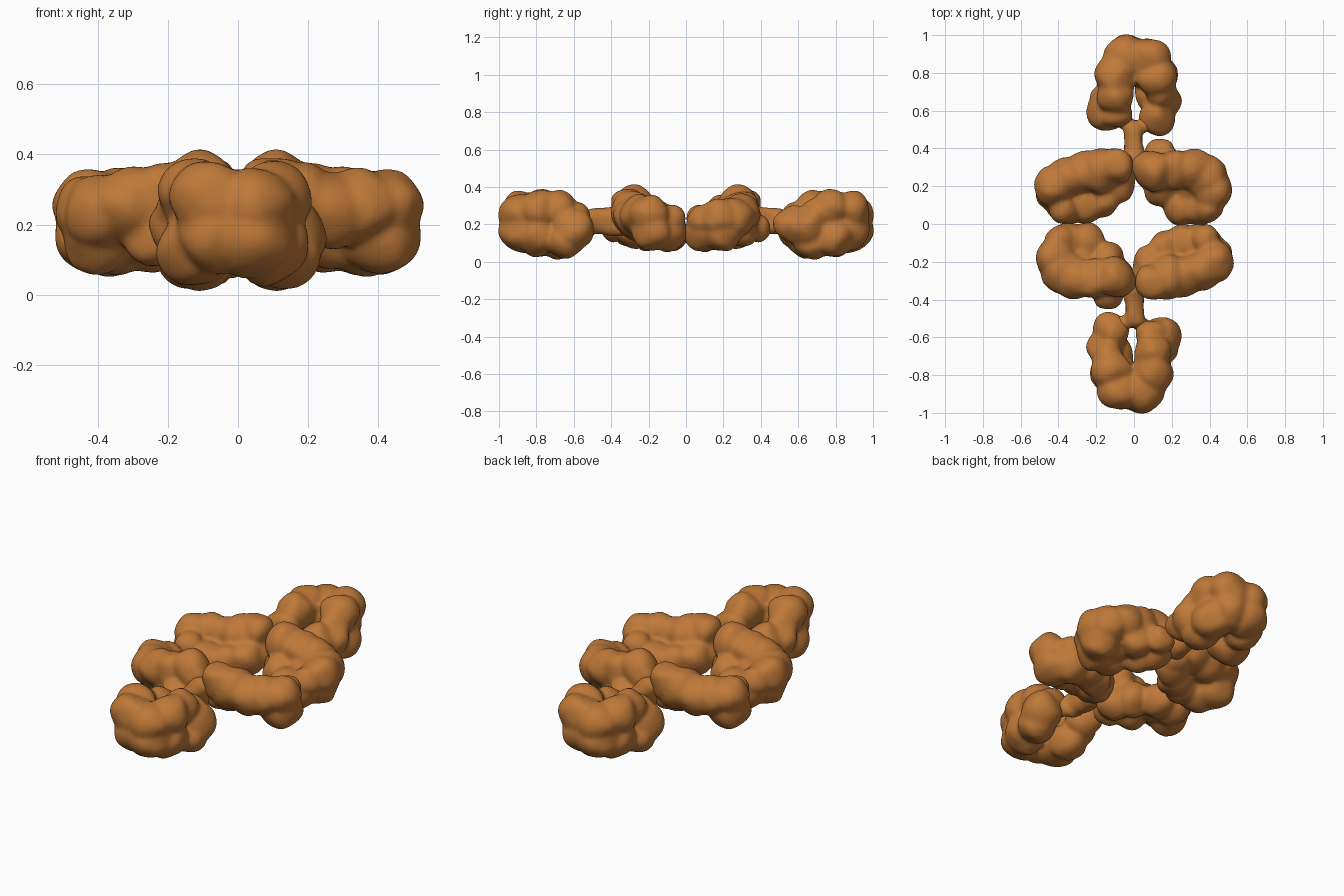
import bpy, bmesh, math
from mathutils import Matrix, Vector, noise

mat = bpy.data.materials.new("copper_brown")
mat.diffuse_color = (0.52, 0.19, 0.04, 1)

# lumps: x, y, z, radius (the other half is the same turned 180 degrees about z)
LEFT_ARM = [(-.42, .20, .25, .11), (-.41, .18, .17, .115), (-.35, .25, .25, .11),
            (-.26, .28, .24, .11), (-.17, .28, .26, .12), (-.10, .31, .30, .10),
            (-.06, .27, .19, .08), (-.36, .10, .16, .11), (-.26, .10, .17, .10),
            (-.17, .13, .17, .10), (-.09, .21, .18, .10), (-.38, .08, .23, .08)]
RIGHT_ARM = [(.07, .30, .28, .08), (.11, .28, .30, .11), (.21, .29, .27, .11),
             (.31, .29, .26, .11), (.38, .25, .24, .115), (.42, .18, .23, .11),
             (.40, .19, .16, .11), (.29, .19, .18, .09), (.25, .09, .16, .10),
             (.34, .10, .16, .11), (.39, .09, .22, .08), (.15, .19, .17, .10),
             (.09, .27, .16, .09), (.14, .38, .18, .08), (.24, .30, .17, .09)]
END_LOBE = [(-.14, .60, .17, .11), (-.10, .68, .28, .10), (-.13, .65, .11, .10),
            (-.10, .78, .28, .11), (-.09, .79, .14, .11), (-.04, .88, .25, .12),
            (-.04, .88, .17, .12), (.08, .88, .27, .11), (.07, .87, .17, .11),
            (.12, .77, .28, .11), (.12, .79, .13, .11), (.15, .65, .19, .10),
            (.12, .57, .20, .10), (.11, .68, .11, .10), (.02, .82, .21, .10),
            (-.09, .58, .24, .08), (.14, .70, .25, .09)]
NECK = [(0, .34 + .02 * i, z, .05 + .0006 * (i - 5) ** 2)
        for i in range(9) for z in (.20, .24)]
NECK += [(.06, .53, .22, .05), (-.06, .55, .20, .05)]


def blob(name, lumps, turn):
    bm = bmesh.new()
    for x, y, z, r in lumps:
        bmesh.ops.create_icosphere(bm, subdivisions=3, radius=r,
                                   matrix=Matrix.Translation((x, y, z)))
    # uneven, lumpy surface
    for v in bm.verts:
        v.co += noise.noise_vector(v.co * 9) * 0.018
    if turn:
        bm.transform(Matrix.Rotation(math.pi, 4, 'Z'))
    me = bpy.data.meshes.new(name)
    bm.to_mesh(me)
    bm.free()
    ob = bpy.data.objects.new(name, me)
    bpy.context.collection.objects.link(ob)
    # fuse the lumps and soften the creases
    rm = ob.modifiers.new("fuse", 'REMESH')
    rm.mode = 'VOXEL'
    rm.voxel_size = 0.012
    rm.use_smooth_shade = True
    sm = ob.modifiers.new("soften", 'SMOOTH')
    sm.factor = 0.5
    sm.iterations = 8
    me.materials.append(mat)
    return ob


for turn, side in ((False, "back"), (True, "front")):
    blob(side + "_left_arm", LEFT_ARM, turn)
    blob(side + "_right_arm", RIGHT_ARM, turn)
    blob(side + "_end_lobe", END_LOBE, turn)
    blob(side + "_neck", NECK, turn)
